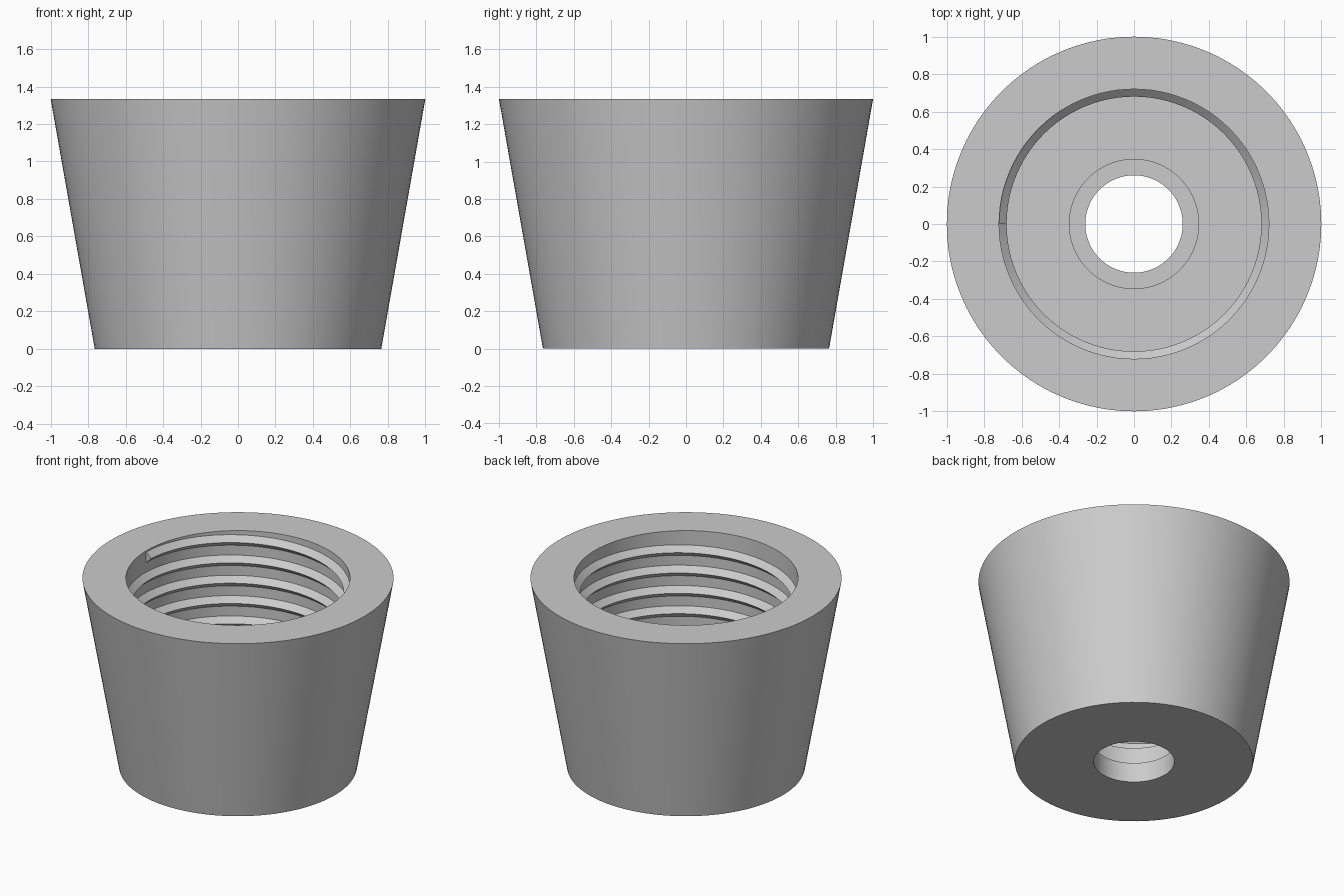
import bpy, bmesh, math

SEGMENTS = 96
BORE, CREST = 0.72, 0.68          # bore wall and thread crest radii
TOP, FLOOR = 1.333, 0.30
PITCH, HALF, TURNS = 0.144, 0.037, 6.5

if "Cube" in bpy.data.objects:
    bpy.data.objects.remove(bpy.data.objects["Cube"])

grey = bpy.data.materials.new("plain grey")
grey.use_nodes = True
colour = (0.6, 0.6, 0.6, 1)
grey.diffuse_color = colour
grey.node_tree.nodes["Principled BSDF"].inputs["Base Color"].default_value = colour


def sweep(name, sections, closed):
    """Join a row of equal point loops into a solid."""
    bm = bmesh.new()
    rings = [[bm.verts.new(p) for p in s] for s in sections]
    pairs = list(zip(rings, rings[1:]))
    if closed:
        pairs.append((rings[-1], rings[0]))
    for a, b in pairs:
        for i in range(len(a)):
            j = (i + 1) % len(a)
            bm.faces.new((a[i], a[j], b[j], b[i]))
    if not closed:
        bm.faces.new(rings[0])
        bm.faces.new(rings[-1])
    bmesh.ops.recalc_face_normals(bm, faces=bm.faces)
    mesh = bpy.data.meshes.new(name)
    bm.to_mesh(mesh)
    bm.free()
    mesh.materials.append(grey)
    obj = bpy.data.objects.new(name, mesh)
    bpy.context.collection.objects.link(obj)
    bpy.ops.object.select_all(action="DESELECT")
    obj.select_set(True)
    bpy.context.view_layer.objects.active = obj
    bpy.ops.object.shade_smooth_by_angle(angle=math.radians(30))
    return obj


def section(profile, angle, lift=0.0):
    return [(r * math.cos(angle), r * math.sin(angle), z + lift) for r, z in profile]


# Tapered cup with a stepped hole through its floor
cup = [(0.765, 0), (1, TOP), (BORE, TOP), (BORE, FLOOR),
       (0.345, FLOOR), (0.345, 0.14), (0.26, 0.14), (0.26, 0)]
step = 2 * math.pi / SEGMENTS
sweep("tapered_cup", [section(cup, i * step) for i in range(SEGMENTS)], True)

# Right-handed internal thread, winding down from its end at -x
root = BORE + 0.005
ridge = [(root, -HALF - 0.005), (CREST, 0), (root, HALF + 0.005)]
count = int(TURNS * SEGMENTS)
sweep("internal_thread",
      [section(ridge, math.pi - i * step, 1.288 - PITCH * i / SEGMENTS)
       for i in range(count + 1)], False)
